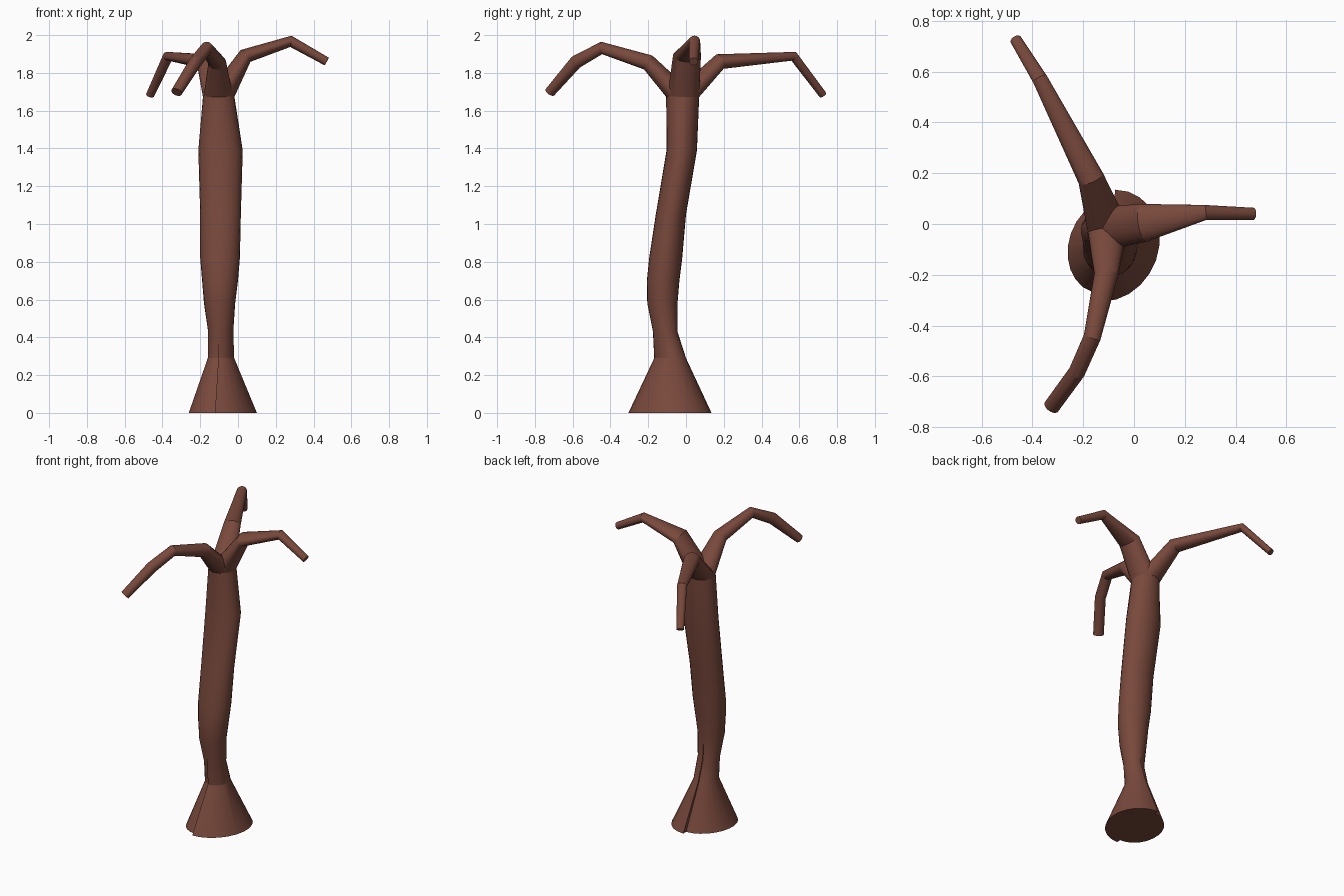
import bpy, bmesh, math
from mathutils import Vector

if "Cube" in bpy.data.objects:
    bpy.data.objects.remove(bpy.data.objects["Cube"])

bark = bpy.data.materials.new("brown bark")
bark.diffuse_color = (0.19, 0.066, 0.045, 1)
bark.use_nodes = True
bark.node_tree.nodes["Principled BSDF"].inputs["Base Color"].default_value = bark.diffuse_color
SIDES = 24
UP = Vector((0, 0, 1))


def loft(name, rings):
    """Skin a list of equal-length closed rings and cap both ends."""
    bm = bmesh.new()
    loops = [[bm.verts.new(p) for p in ring] for ring in rings]
    n = len(loops[0])
    for a, b in zip(loops, loops[1:]):
        for i in range(n):
            j = (i + 1) % n
            bm.faces.new((a[i], a[j], b[j], b[i]))
    bm.faces.new(loops[0][::-1])
    bm.faces.new(loops[-1])
    bmesh.ops.remove_doubles(bm, verts=bm.verts, dist=0.0005)
    bmesh.ops.recalc_face_normals(bm, faces=bm.faces)
    me = bpy.data.meshes.new(name)
    bm.to_mesh(me)
    bm.free()
    me.materials.append(bark)
    ob = bpy.data.objects.new(name, me)
    bpy.context.collection.objects.link(ob)
    bpy.ops.object.select_all(action='DESELECT')
    ob.select_set(True)
    bpy.context.view_layer.objects.active = ob
    bpy.ops.object.shade_smooth_by_angle(angle=math.radians(20))
    return ob


def trunk_ring(z, x0, x1, y0, y1, step):
    """Oval ring in two halves; the left half is stepped in at the bark seam."""
    seam_x, cy, ry = (x0 + x1) / 2 - step * 0.6, (y0 + y1) / 2, (y1 - y0) / 2
    skew = step * 0.8
    pts = []
    for half in range(2):
        rx = (x1 - seam_x) if half == 0 else (seam_x - x0)
        r = ry - (step if half else 0)
        for k in range(SIDES // 2 + 1):
            a = -math.pi / 2 + math.pi * (half + k / (SIDES // 2))
            s = math.sin(a)
            pts.append((seam_x + rx * math.cos(a) + skew * s, cy + r * s, z))
    return pts


# trunk: height, x range, y range, seam step
trunk = [
    (0.00, -0.26, 0.10, -0.305, 0.135, 0.030),
    (0.29, -0.16, -0.02, -0.168, 0.00, 0.010),
    (0.43, -0.158, -0.025, -0.175, -0.045, 0.006),
    (0.58, -0.18, -0.015, -0.205, -0.045, 0),
    (0.70, -0.19, 0.00, -0.207, -0.035, 0),
    (0.82, -0.20, 0.01, -0.195, -0.02, 0),
    (1.05, -0.20, 0.015, -0.16, 0.00, 0),
    (1.39, -0.21, 0.025, -0.103, 0.058, 0),
    (1.68, -0.185, -0.02, -0.105, 0.07, 0),
]
loft("trunk", [trunk_ring(*t) for t in trunk])


def branch(name, path):
    """Tapered tube; path rows are x, y, z, half width, half height."""
    pts = [Vector(p[:3]) for p in path]
    rings = []
    for i, p in enumerate(pts):
        before = (p - pts[i - 1]).normalized() if i else None
        after = (pts[i + 1] - p).normalized() if i + 1 < len(pts) else before
        tan = ((before or after) + after).normalized()
        side = tan.cross(UP).normalized()
        if i == 0:
            tan = UP            # first ring lies flat on the trunk top
        top = side.cross(tan)
        w, h = path[i][3:]
        rings.append([p + side * w * math.cos(t) + top * h * math.sin(t)
                      for t in (2 * math.pi * k / SIDES for k in range(SIDES))])
    loft(name, rings)


# three drooping branches
branch("right_branch", [(-0.10, -0.015, 1.67, 0.085, 0.08),
                        (0.04, 0.005, 1.89, 0.075, 0.04),
                        (0.28, 0.045, 1.967, 0.030, 0.03),
                        (0.47, 0.04, 1.86, 0.024, 0.023)])
branch("back_branch", [(-0.105, -0.015, 1.67, 0.08, 0.083),
                       (-0.17, 0.18, 1.86, 0.052, 0.042),
                       (-0.37, 0.57, 1.888, 0.030, 0.025),
                       (-0.465, 0.725, 1.683, 0.023, 0.02)])
branch("front_branch", [(-0.103, -0.02, 1.67, 0.08, 0.083),
                        (-0.11, -0.20, 1.855, 0.047, 0.043),
                        (-0.165, -0.447, 1.932, 0.034, 0.033),
                        (-0.225, -0.583, 1.857, 0.033, 0.036),
                        (-0.325, -0.72, 1.698, 0.032, 0.027)])
